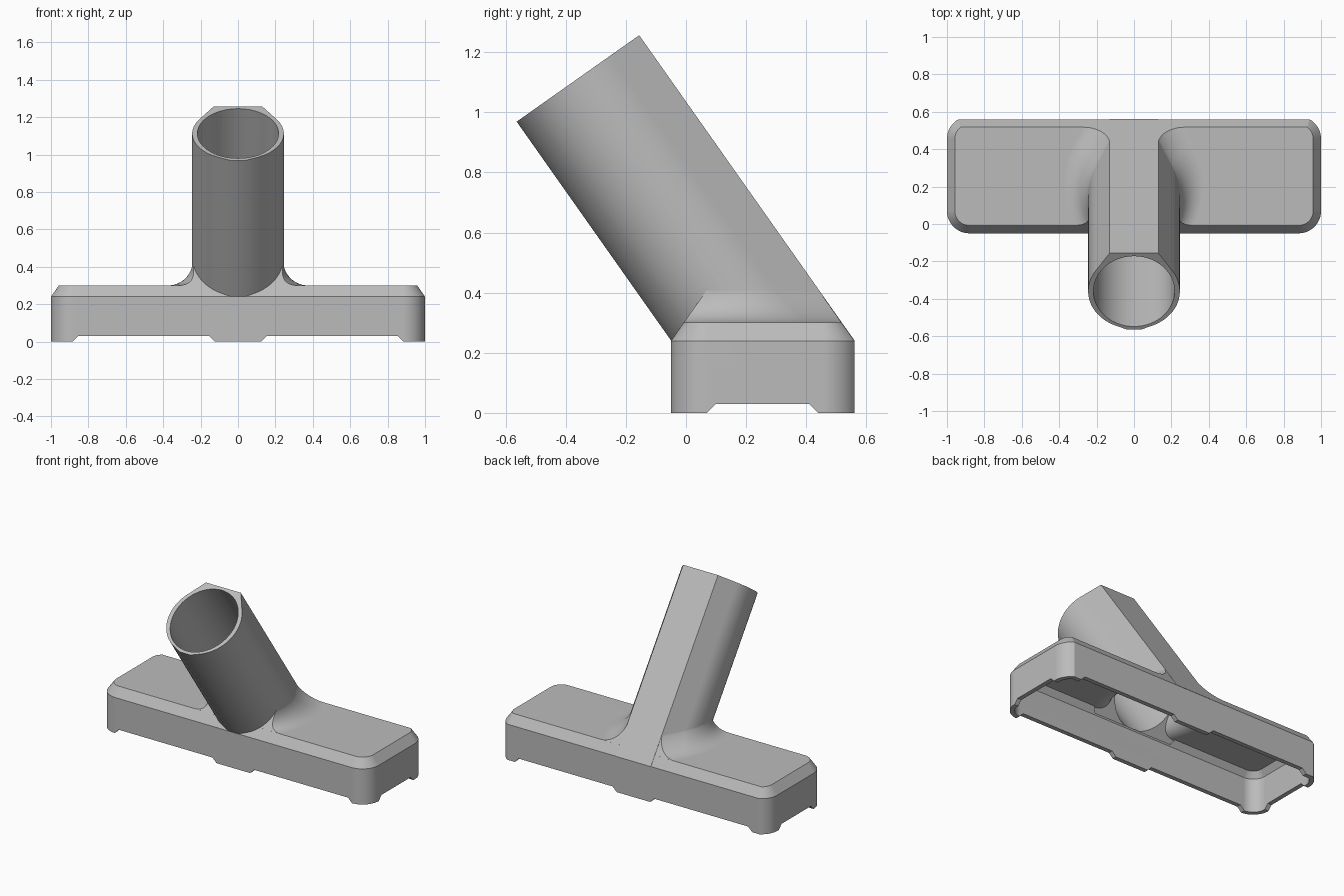
import bpy, bmesh, math
from mathutils import Vector

if "Cube" in bpy.data.objects:
    bpy.data.objects.remove(bpy.data.objects["Cube"])

TILT = math.radians(35.2)
C, S = math.cos(TILT), math.sin(TILT)
FRONT, BACK, SHOULDER, TOP = -0.05, 0.56, 0.24, 0.30
MOUTH = Vector((0, -0.36, 1.1125))          # centre of the tube's open end

grey = bpy.data.materials.new("plain grey")
grey.use_nodes = True
grey.diffuse_color = (0.5, 0.5, 0.5, 1)
grey.node_tree.nodes["Principled BSDF"].inputs["Base Color"].default_value = grey.diffuse_color


def arc(cx, cy, rx, ry, a0, a1, n):
    angles = [math.radians(a0 + (a1 - a0) * i / n) for i in range(n + 1)]
    return [(cx + rx * math.cos(a), cy + ry * math.sin(a)) for a in angles]


def mirrored(half):
    """Close a half outline (x > 0, listed back to front) across x = 0."""
    return half + [(-x, y) for x, y in reversed(half)]


def loft(name, rings, planes=()):
    """Solid through matching rings, trimmed by (point, normal) planes."""
    bm = bmesh.new()
    loops = [[bm.verts.new(p) for p in ring] for ring in rings]
    n = len(loops[0])
    for low, high in zip(loops, loops[1:]):
        for i in range(n):
            j = (i + 1) % n
            bm.faces.new((low[i], low[j], high[j], high[i]))
    bm.faces.new(loops[0])
    bm.faces.new(loops[-1])
    for point, normal in planes:
        cut = bmesh.ops.bisect_plane(bm, geom=bm.verts[:] + bm.edges[:] + bm.faces[:],
                                     plane_co=point, plane_no=normal, clear_outer=True)
        edges = [e for e in cut["geom_cut"] if isinstance(e, bmesh.types.BMEdge)]
        bmesh.ops.edgeloop_fill(bm, edges=edges)
    bmesh.ops.recalc_face_normals(bm, faces=bm.faces)
    mesh = bpy.data.meshes.new(name)
    bm.to_mesh(mesh)
    bm.free()
    mesh.materials.append(grey)
    obj = bpy.data.objects.new(name, mesh)
    bpy.context.collection.objects.link(obj)
    return obj


def combine(target, other, operation):
    """Apply a boolean and discard the helper."""
    mod = target.modifiers.new("join", "BOOLEAN")
    mod.operation, mod.solver, mod.object = operation, "EXACT", other
    bpy.context.view_layer.update()
    graph = bpy.context.evaluated_depsgraph_get()
    mesh = bpy.data.meshes.new_from_object(target.evaluated_get(graph))
    target.modifiers.clear()
    target.data = mesh
    bpy.data.objects.remove(other)


def head_ring(inset, z):
    """Plan of the head: round front corners, back corners cut off by the back wall."""
    r, cx = 0.12 - inset, 0.88
    rear_y, front_y = BACK - 0.105, FRONT + 0.12
    end = math.degrees(math.asin((BACK - inset - rear_y) / r))
    half = arc(cx, rear_y, r, r, end, 0, 8) + arc(cx, front_y, r, r, 0, -90, 12)
    return [(x, y, z) for x, y in mirrored(half)]


def axis_y(z):
    return MOUTH.y - (z - MOUTH.z) * S / C


def tube(name, outline, bottom, extra=0):
    """Slanted tube: level foot, square-cut mouth."""
    foot = [(u, axis_y(bottom) + v / C, bottom) for u, v in outline]
    end = [(u, MOUTH.y + v * C - extra * S, MOUTH.z + v * S + extra * C) for u, v in outline]
    return loft(name, [foot, end])


def flare(name, outline, base, radius, wall):
    """Concave fillet round the tube foot, trimmed by the sloped front and back."""
    flat = [Vector((u, v / C)) for u, v in outline]
    n = len(flat)
    normals = []
    for i in range(n):
        t = flat[(i + 1) % n] - flat[i - 1]
        normals.append(Vector((-t.y, t.x)).normalized())
    levels = [(base - 0.03, radius)]
    for i in range(13):
        a = math.radians(90 * i / 12)
        levels.append((base + radius * (1 - math.cos(a)), radius * (1 - math.sin(a)) - 0.002))
    rings = [[(p.x + m.x * off, axis_y(z) + p.y + m.y * off, z)
              for p, m in zip(flat, normals)] for z, off in levels]
    planes = [((0, FRONT + wall / C, SHOULDER), (0, -C, S)),
              ((0, BACK - wall / C, SHOULDER), (0, C, S))]
    return loft(name, rings, planes)


# Outlines, listed clockwise: outer tube with a flat back, its flare, and the bore
side = arc(0, 0, 0.245, 0.245, 33, -68, 28) + [(0.04, -0.249)]
outer = mirrored([(0.13, 0.25)] + side)
flare_outline = mirrored([(0.07, 0.342)] + side)
bore_outline = mirrored(arc(0, 0, 0.217, 0.23, 88, -88, 36))

# Outer shell
nozzle = loft("nozzle_shell", [head_ring(0, 0), head_ring(0, SHOULDER), head_ring(0.042, TOP)])
combine(nozzle, flare("flare", flare_outline, TOP, 0.13, 0), "UNION")
combine(nozzle, tube("tube", outer, SHOULDER), "UNION")

# Hollow inside
cavity = loft("cavity", [head_ring(0.03, -0.05), head_ring(0.03, 0.23), head_ring(0.058, 0.27)])
combine(cavity, flare("inner_flare", bore_outline, 0.27, 0.158, 0.022), "UNION")
combine(cavity, tube("bore", bore_outline, SHOULDER, 0.05), "UNION")
combine(nozzle, cavity, "DIFFERENCE")


# Shallow gaps under the rim that leave the feet standing
def gap(a, b, along_y):
    section = [(a - 0.03, -0.03), (a + 0.03, 0.03), (b - 0.03, 0.03), (b + 0.03, -0.03)]
    if along_y:
        rings = [[(p, y, z) for p, z in section] for y in (-0.3, 0.8)]
    else:
        rings = [[(x, p, z) for p, z in section] for x in (-1.2, 1.2)]
    combine(nozzle, loft("gap", rings), "DIFFERENCE")


gap(0.125, 0.885, True)
gap(-0.885, -0.125, True)
gap(0.07, 0.44, False)

# Smooth curved walls, crisp edges
bpy.ops.object.select_all(action="DESELECT")
nozzle.select_set(True)
bpy.context.view_layer.objects.active = nozzle
bpy.ops.object.shade_smooth_by_angle(angle=math.radians(25))
weighted = nozzle.modifiers.new("even_shading", "WEIGHTED_NORMAL")
weighted.keep_sharp = True
